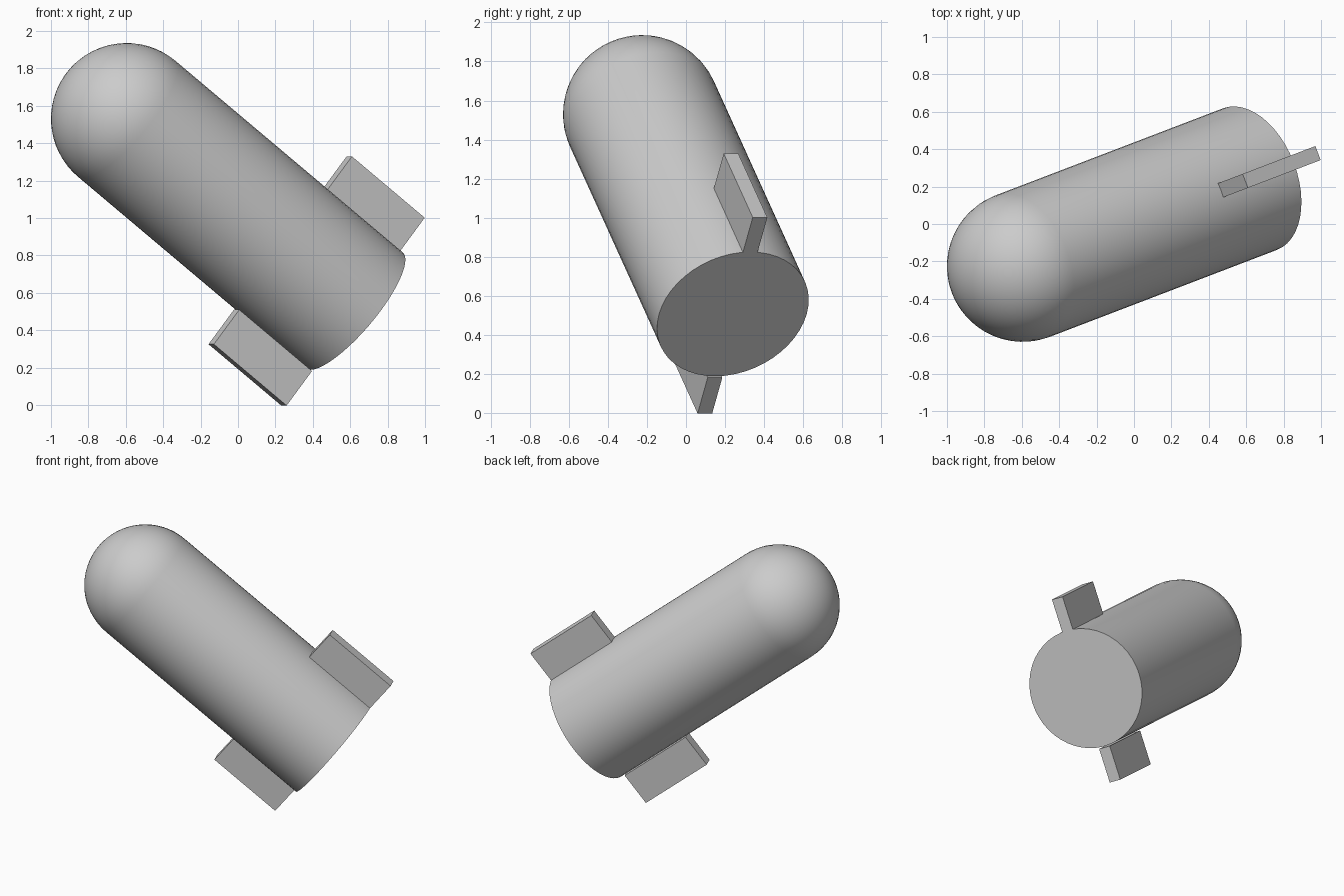
import bpy
import bmesh
import math
from mathutils import Matrix, Vector

cube = bpy.data.objects.get("Cube")
if cube:
    bpy.data.objects.remove(cube, do_unlink=True)

RADIUS = 0.405
base = Vector((0.62, 0.24, 0.506))
nose = Vector((-0.595, -0.225, 1.53))

# Tilted frame: local z runs from the base to the nose, local x towards the upper fin
axis = (nose - base).normalized()
side = Vector((0, 0, 1)).cross(axis).normalized()
out = side.cross(axis)
if out.z < 0:
    out, side = -out, -side
frame = Matrix((out, axis.cross(out), axis)).transposed().to_4x4()
frame.translation = base
LENGTH = (nose - base).length

grey = bpy.data.materials.new("Light grey")
grey.use_nodes = True
colour = (0.6, 0.6, 0.6, 1)
grey.diffuse_color = colour
grey.node_tree.nodes["Principled BSDF"].inputs["Base Color"].default_value = colour


def add_part(name, bm):
    bmesh.ops.recalc_face_normals(bm, faces=bm.faces)
    mesh = bpy.data.meshes.new(name)
    bm.to_mesh(mesh)
    bm.free()
    mesh.materials.append(grey)
    obj = bpy.data.objects.new(name, mesh)
    bpy.context.collection.objects.link(obj)
    obj.matrix_world = frame
    return obj


# Body: flat base, straight wall and domed nose, turned round the axis
bm = bmesh.new()
points = [(RADIUS, 0)]
for i in range(17):
    a = math.radians(90) * i / 16
    points.append((RADIUS * math.cos(a), LENGTH + RADIUS * math.sin(a)))
verts = [bm.verts.new((r, 0, z)) for r, z in points]
edges = [bm.edges.new(pair) for pair in zip(verts, verts[1:])]
bmesh.ops.spin(bm, geom=verts + edges, cent=(0, 0, 0), axis=(0, 0, 1),
               angle=math.tau, steps=48, use_duplicate=False)
bmesh.ops.remove_doubles(bm, verts=bm.verts, dist=0.0005)
rim = [e for e in bm.edges if e.is_boundary]
bmesh.ops.holes_fill(bm, edges=rim, sides=0)
body = add_part("body", bm)
bpy.ops.object.select_all(action='DESELECT')
body.select_set(True)
bpy.context.view_layer.objects.active = body
bpy.ops.object.shade_smooth_by_angle(angle=math.radians(40))

# Fins: two flat slabs flush with the base, on opposite sides
for name, inner, outer in (("upper_fin", 0.395, 0.63), ("lower_fin", -0.413, -0.648)):
    bm = bmesh.new()
    bmesh.ops.create_cube(bm, size=1)
    bmesh.ops.scale(bm, verts=bm.verts, vec=(abs(outer - inner), 0.08, 0.53))
    bmesh.ops.translate(bm, verts=bm.verts, vec=((inner + outer) / 2, 0, 0.265))
    add_part(name, bm)
